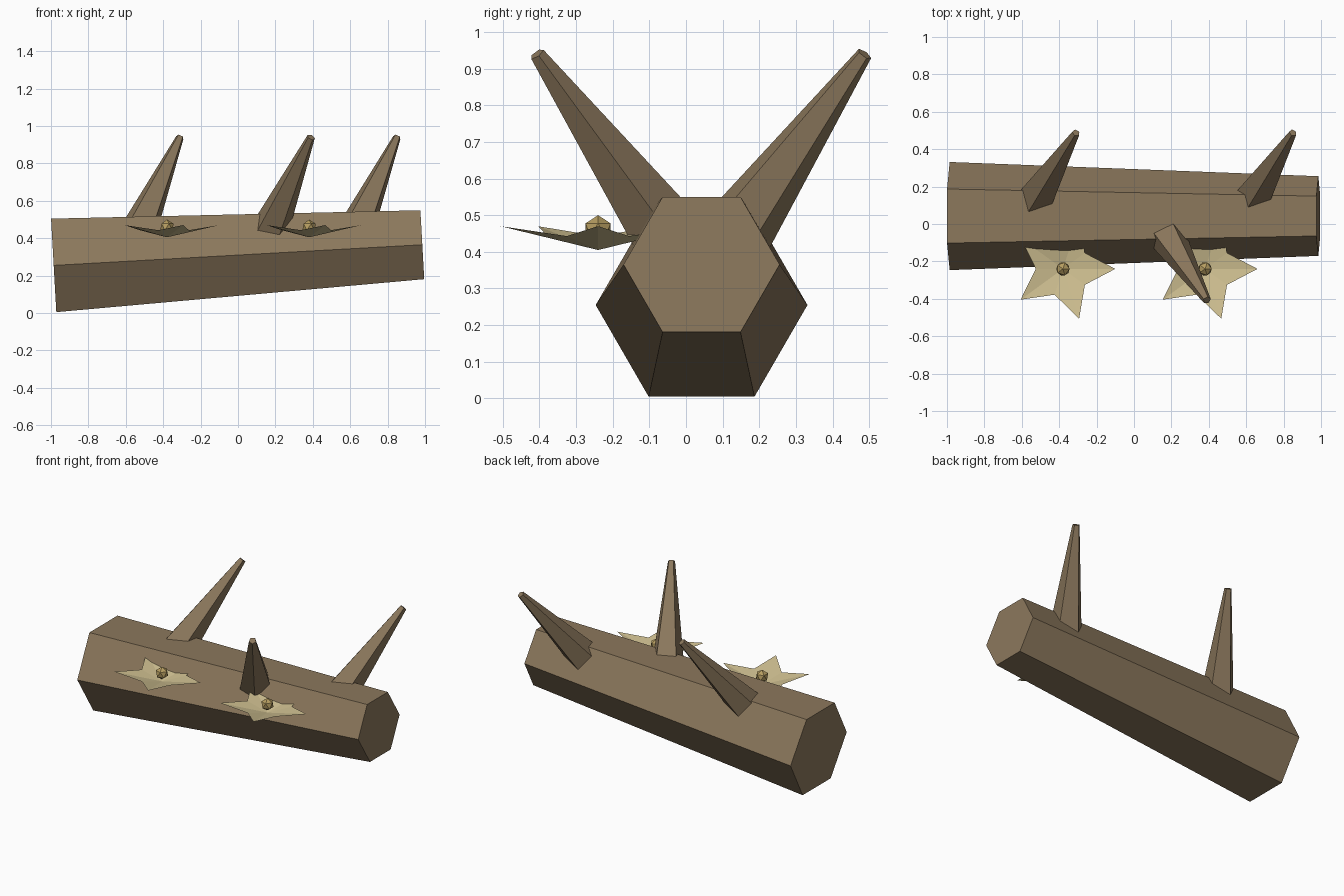
import bpy, bmesh, math
from mathutils import Matrix, Vector, Euler

if "Cube" in bpy.data.objects:
    bpy.data.objects.remove(bpy.data.objects["Cube"])


def material(name, rgb):
    m = bpy.data.materials.new(name)
    m.diffuse_color = (*rgb, 1)
    m.use_nodes = True
    m.node_tree.nodes["Principled BSDF"].inputs["Base Color"].default_value = m.diffuse_color
    return m


BARK = material("bark brown", (0.26, 0.187, 0.108))
PETAL = material("petal cream", (0.62, 0.52, 0.28))
POLLEN = material("pollen gold", (0.47, 0.34, 0.12))


def finish(bm, name, mat):
    me = bpy.data.meshes.new(name)
    bm.to_mesh(me)
    bm.free()
    me.materials.append(mat)
    ob = bpy.data.objects.new(name, me)
    bpy.context.collection.objects.link(ob)
    return ob


def tapered(name, sides, r1, r2, length, centre, rot, mat):
    bm = bmesh.new()
    mtx = Matrix.Translation(centre) @ rot.to_matrix().to_4x4()
    bmesh.ops.create_cone(bm, cap_ends=True, segments=sides, radius1=r1,
                          radius2=r2, depth=length, matrix=mtx)
    return finish(bm, name, mat)


# Hexagonal log, slightly tilted and tapering to the right
tapered("log", 6, 0.289, 0.213, 1.974, Vector((0, 0.0425, 0.31)),
        Euler((0, math.pi / 2 - 0.056, 0)), BARK)

# Three thorn-like branches; side is +1 for back, -1 for front
LENGTH = 0.70
for i, (tip_x, side) in enumerate([(-0.31, 1), (0.39, -1), (0.85, 1)]):
    rot = Euler((-0.58 * side, 0.416, 0))
    axis = rot.to_matrix() @ Vector((0, 0, 1))
    tip = Vector((tip_x, 0.04 + 0.447 * side, 0.94))
    tapered(f"branch_{i + 1}", 5, 0.11, 0.022, LENGTH,
            tip - axis * LENGTH / 2, rot, BARK)

# Two five-petalled flowers on the front
for i, x in enumerate((-0.38, 0.38)):
    c = Vector((x, -0.24, 0))
    bm = bmesh.new()
    mid = bm.verts.new(c + Vector((0, 0, 0.405)))
    ring = []
    for k in range(10):
        a = k * math.pi / 5
        r, z = (0.28, 0.47) if k % 2 == 0 else (0.145, 0.443)
        ring.append(bm.verts.new(c + Vector((r * math.cos(a), r * math.sin(a), z))))
    for k in range(10):
        bm.faces.new((mid, ring[k], ring[(k + 1) % 10]))
    finish(bm, f"flower_petals_{i + 1}", PETAL)

    # Faceted flower centre
    bm = bmesh.new()
    bmesh.ops.create_icosphere(bm, subdivisions=1, radius=0.04,
                               matrix=Matrix.Translation(c + Vector((0, 0, 0.46))))
    finish(bm, f"flower_centre_{i + 1}", POLLEN)
